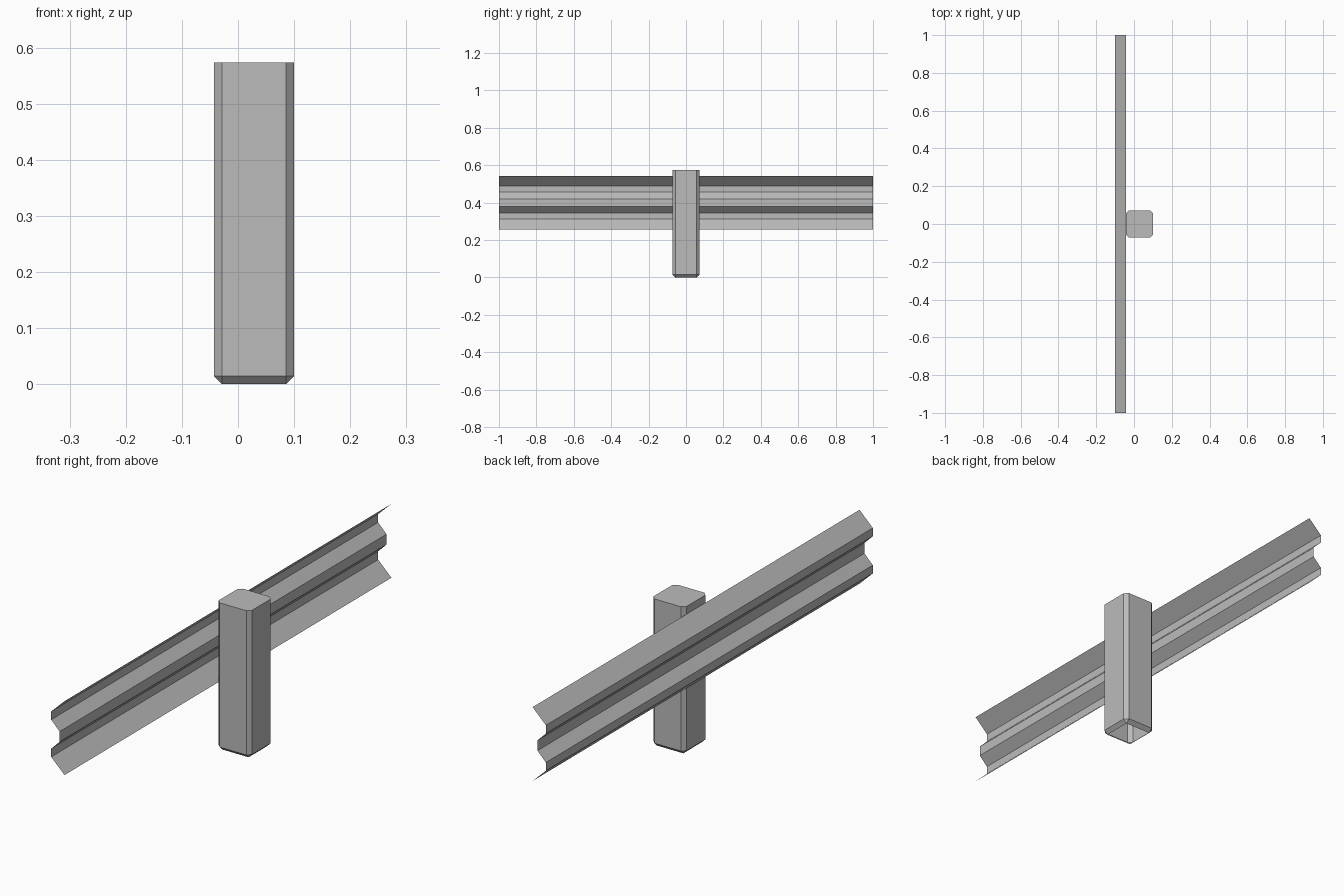
import bpy, bmesh

cube = bpy.data.objects.get("Cube")
if cube:
    bpy.data.objects.remove(cube, do_unlink=True)

# One galvanised grey for everything
steel = bpy.data.materials.new("galvanised_grey")
steel.use_nodes = True
GREY = (0.5, 0.5, 0.5, 1)
steel.diffuse_color = GREY
steel.node_tree.nodes["Principled BSDF"].inputs["Base Color"].default_value = GREY


def add_object(name, bm):
    mesh = bpy.data.meshes.new(name)
    bm.to_mesh(mesh)
    bm.free()
    mesh.materials.append(steel)
    obj = bpy.data.objects.new(name, mesh)
    bpy.context.collection.objects.link(obj)
    return obj


# Post: box with chamfered uprights and foot, flat top, open underneath
WIDTH, HEIGHT, CHAMFER = 0.143, 0.573, 0.0145
bm = bmesh.new()
bmesh.ops.create_cube(bm, size=1)
for v in bm.verts:
    v.co.x = v.co.x * WIDTH + 0.0285
    v.co.y *= WIDTH
    v.co.z = (v.co.z + 0.5) * HEIGHT
edges = [e for e in bm.edges if min(v.co.z for v in e.verts) < 0.01]
bmesh.ops.bevel(bm, geom=edges, offset=CHAMFER, segments=1,
                profile=0.5, affect='EDGES')
bm.normal_update()
bmesh.ops.delete(bm, geom=[f for f in bm.faces if f.normal.z < -0.99],
                 context='FACES')
add_object("post", bm)

# Rail: thin folded sheet, half profile mirrored about its middle height
MIDDLE = 0.4
half = [(-0.043, 0.143), (-0.1, 0.088), (-0.1, 0.056), (-0.064, 0.02)]
profile = half + [(x, -z) for x, z in reversed(half)]
bm = bmesh.new()
rows = [[bm.verts.new((x, y, MIDDLE + z)) for x, z in profile] for y in (-1, 1)]
for i in range(len(profile) - 1):
    bm.faces.new((rows[0][i], rows[0][i + 1], rows[1][i + 1], rows[1][i]))
bm.normal_update()
add_object("guard_rail", bm)
